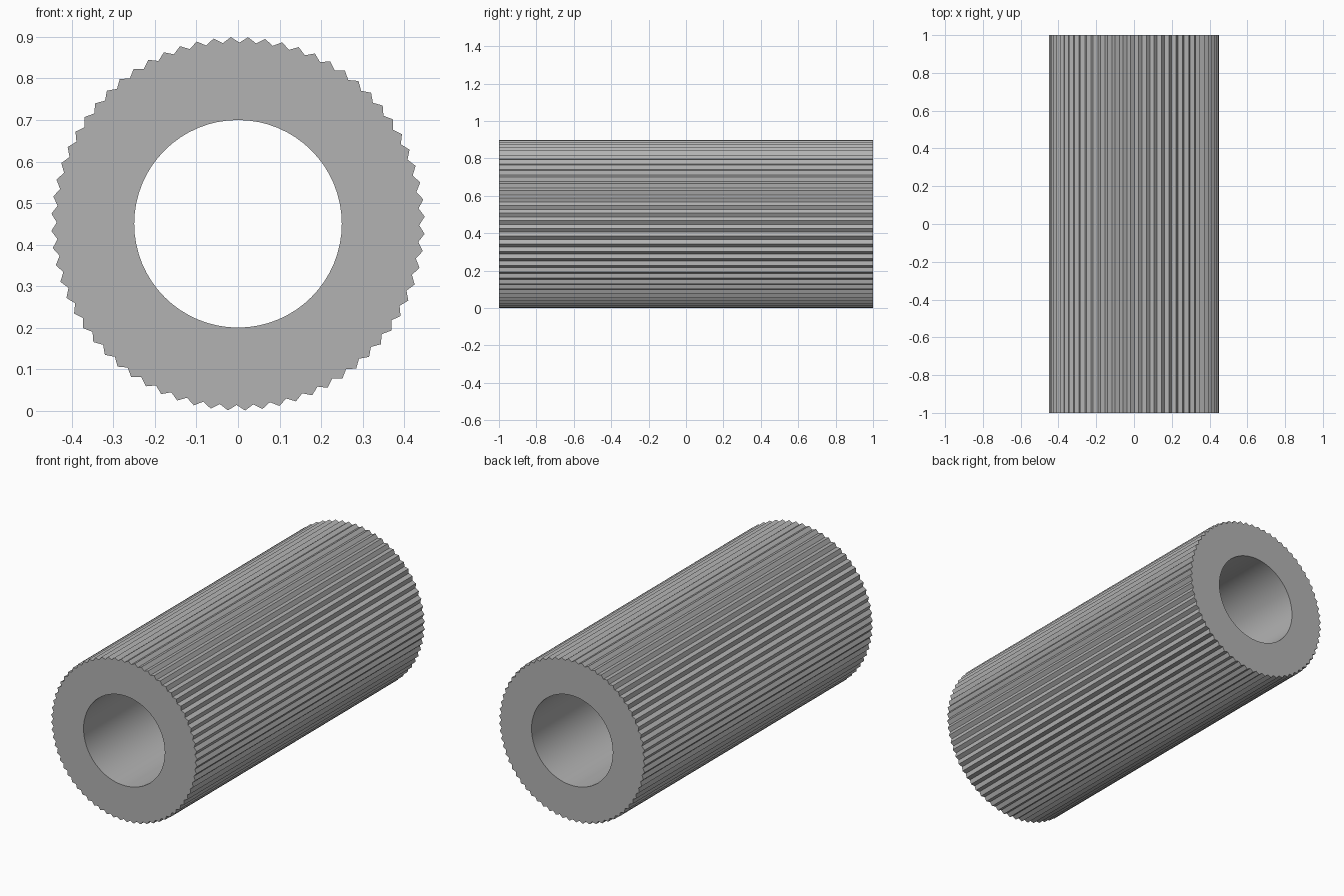
import bpy, bmesh, math

TEETH, BORE_SIDES = 68, 64
TIP, ROOT, BORE = 0.45, 0.4365, 0.25
HALF, AXIS_Z = 1.0, 0.45
PHASE = math.radians(92.2)   # direction of the first ridge tip

if "Cube" in bpy.data.objects:
    bpy.data.objects.remove(bpy.data.objects["Cube"], do_unlink=True)

grey = bpy.data.materials.new("mid grey")
grey.use_nodes = True
colour = (0.45, 0.45, 0.45, 1)
grey.diffuse_color = colour
grey.node_tree.nodes["Principled BSDF"].inputs["Base Color"].default_value = colour

bm = bmesh.new()


def ring(count, radius_of, y, phase):
    """Closed loop of edges around the y axis."""
    verts = []
    for i in range(count):
        a, r = phase + math.tau * i / count, radius_of(i)
        verts.append(bm.verts.new((r * math.cos(a), y, AXIS_Z + r * math.sin(a))))
    return [bm.edges.new((verts[i - 1], verts[i])) for i in range(count)]


def wall(count, radius_of, phase=0.0, smooth=False):
    """Tube wall between the two ends; returns the front and back loops."""
    front, back = (ring(count, radius_of, y, phase) for y in (-HALF, HALF))
    for f in bmesh.ops.bridge_loops(bm, edges=front + back)["faces"]:
        f.smooth = smooth
    return front, back


# Ridged outside and round bore
outer = wall(2 * TEETH, lambda i: ROOT if i % 2 else TIP, PHASE)
inner = wall(BORE_SIDES, lambda i: BORE, smooth=True)

# Flat annular ends
for o, i in zip(outer, inner):
    bmesh.ops.triangle_fill(bm, edges=o + i, use_beauty=True)

bmesh.ops.recalc_face_normals(bm, faces=bm.faces)
for e in bm.edges:
    e.smooth = e.calc_face_angle(0) < math.radians(30)

mesh = bpy.data.meshes.new("ridged_sleeve")
bm.to_mesh(mesh)
bm.free()
mesh.materials.append(grey)
sleeve = bpy.data.objects.new("ridged_sleeve", mesh)
bpy.context.collection.objects.link(sleeve)
